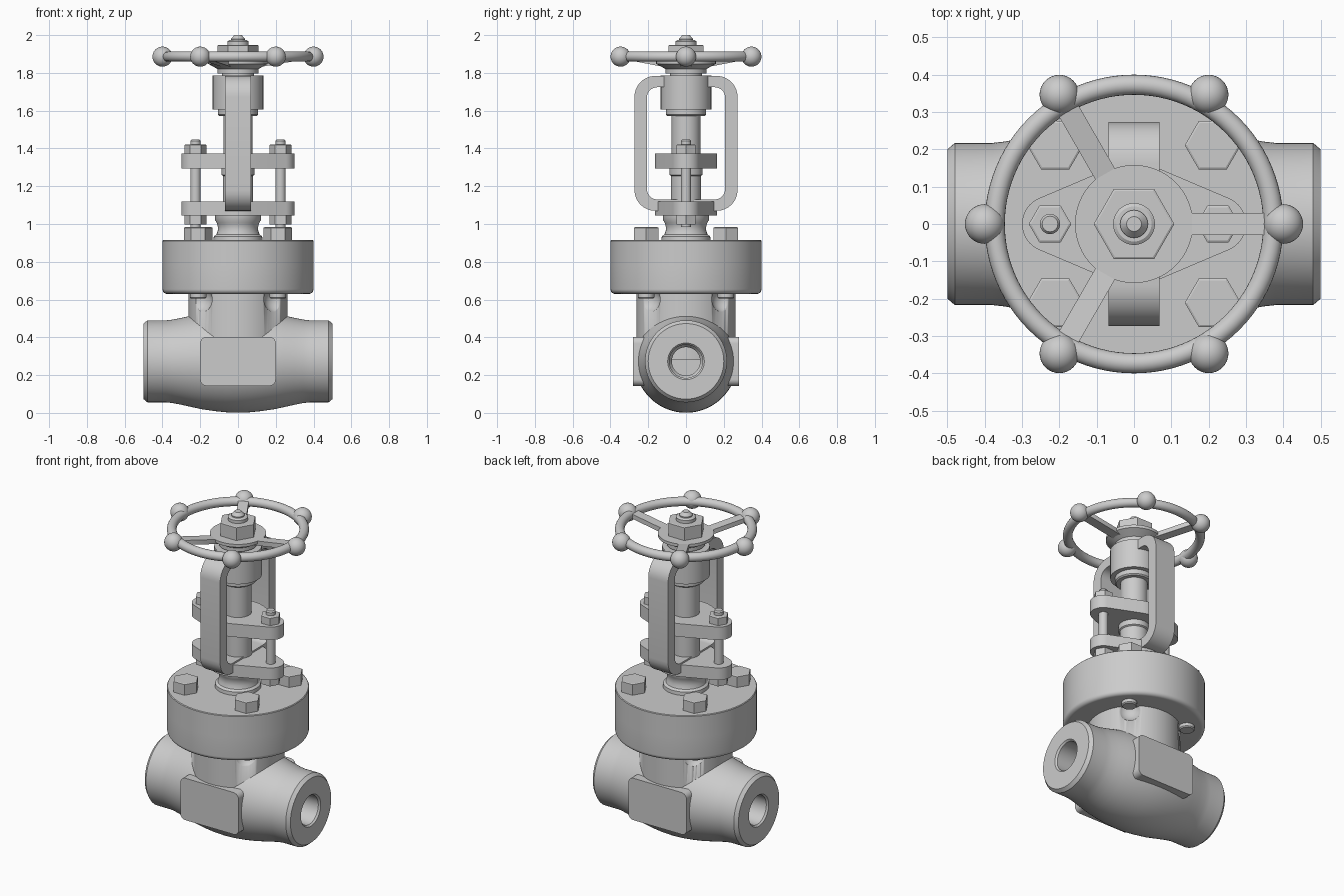
import bpy, bmesh, math
from math import pi, cos, sin
from mathutils import Matrix, Vector

if "Cube" in bpy.data.objects:
    bpy.data.objects.remove(bpy.data.objects["Cube"])


def finish(name, bm, matrix=None, smooth=True):
    if matrix:
        bm.transform(matrix)
    bmesh.ops.recalc_face_normals(bm, faces=bm.faces)
    me = bpy.data.meshes.new(name)
    bm.to_mesh(me)
    bm.free()
    ob = bpy.data.objects.new(name, me)
    bpy.context.collection.objects.link(ob)
    if smooth:
        for o in bpy.context.selected_objects:
            o.select_set(False)
        ob.select_set(True)
        bpy.context.view_layer.objects.active = ob
        bpy.ops.object.shade_smooth_by_angle(angle=math.radians(32))
    return ob


def lathe(name, profile, n=64, matrix=None, smooth=True):
    """Revolve (radius, height) points about z."""
    bm = bmesh.new()
    vs = [bm.verts.new((r, 0, z)) for r, z in profile]
    es = [bm.edges.new(p) for p in zip(vs, vs[1:])]
    bmesh.ops.spin(bm, geom=vs + es, cent=(0, 0, 0), axis=(0, 0, 1),
                   angle=2 * pi, steps=n, use_duplicate=False)
    bmesh.ops.remove_doubles(bm, verts=bm.verts, dist=1e-5)
    return finish(name, bm, matrix, smooth)


def cyl(name, r, z0, z1, x=0, y=0, n=48):
    return lathe(name, [(0, z0), (r, z0), (r, z1), (0, z1)], n,
                 Matrix.Translation((x, y, 0)))


def hexagon(name, r, z0, z1, x=0, y=0):
    c = 0.006
    return lathe(name, [(0, z0), (r, z0), (r, z1 - c / 2), (r - c, z1), (0, z1)], 6,
                 Matrix.Translation((x, y, 0)), False)


def ball(name, r, loc):
    bm = bmesh.new()
    bmesh.ops.create_uvsphere(bm, u_segments=32, v_segments=20, radius=r)
    return finish(name, bm, Matrix.Translation(loc))


def rounded_rect(w, h, r, n=8):
    """Outline with half sizes w, h and corner radius r."""
    pts = []
    for k, (sx, sy) in enumerate([(1, 1), (-1, 1), (-1, -1), (1, -1)]):
        for i in range(n + 1):
            a = (k + i / n) * pi / 2
            pts.append((sx * (w - r) + r * cos(a), sy * (h - r) + r * sin(a)))
    return pts


def prism(name, pts, z0, z1, matrix=None):
    bm = bmesh.new()
    f = bm.faces.new([bm.verts.new((x, y, z0)) for x, y in pts])
    g = bmesh.ops.extrude_face_region(bm, geom=[f], use_keep_orig=True)['geom']
    for v in g:
        if isinstance(v, bmesh.types.BMVert):
            v.co.z = z1
    return finish(name, bm, matrix)


# Pipe body with end sockets, turned about x
half = [(0, 0.22), (0.075, 0.22), (0.075, 0.3), (0.088, 0.32), (0.088, 0.49),
        (0.097, 0.5), (0.2, 0.5), (0.217, 0.48), (0.217, 0.38), (0.221, 0.345),
        (0.23, 0.3), (0.241, 0.25), (0.254, 0.19), (0.264, 0.12), (0.27, 0.06)]
prof = half + [(0.272, 0)] + [(r, -z) for r, z in reversed(half)]
lathe("valve_body", prof, 96,
      Matrix.Translation((0, 0, 0.273)) @ Matrix.Rotation(pi / 2, 4, 'Y'))

# Flat rounded pads on front and back of the body
prism("side_pads", rounded_rect(0.2, 0.13, 0.035), -0.28, 0.28,
      Matrix.Translation((0, 0, 0.273)) @ Matrix.Rotation(pi / 2, 4, 'X'))

# Body neck with scalloped bolt clearances
neck = cyl("body_neck", 0.262, 0.28, 0.64, n=96)
for i, (sx, sy) in enumerate([(1, 1), (-1, 1), (-1, -1), (1, -1)]):
    x, y = 0.211 * sx, 0.211 * sy
    cutter = ball(f"scallop_cutter_{i}", 0.075, (x, y, 0.6))
    cutter.hide_render = True
    cutter.hide_set(True)
    m = neck.modifiers.new("scallop", 'BOOLEAN')
    m.operation, m.object, m.solver = 'DIFFERENCE', cutter, 'EXACT'
    # Flange bolts: head above, shank end below
    hexagon(f"flange_bolt_head_{i}", 0.075, 0.91, 0.983, x, y)
    lathe(f"flange_bolt_end_{i}", [(0, 0.605), (0.038, 0.605), (0.044, 0.611),
          (0.044, 0.65), (0, 0.65)], 32, Matrix.Translation((x, y, 0)))

# Body flange and bonnet flange
arc = [(0.375 + 0.025 * sin(a), 0.655 - 0.025 * cos(a))
       for a in [i * pi / 12 for i in range(7)]]
lathe("body_flange", [(0, 0.63)] + arc + [(0.4, 0.78), (0, 0.78)], 96)
lathe("bonnet_flange", [(0, 0.78), (0.4, 0.78), (0.4, 0.91), (0.396, 0.914), (0, 0.914)], 96)

# Waisted bonnet neck
lathe("bonnet_neck", [(0, 0.91), (0.13, 0.91), (0.128, 0.935), (0.114, 0.945),
      (0.107, 0.965), (0.107, 0.985), (0.112, 1.005), (0.122, 1.022), (0.122, 1.05), (0, 1.05)])

# Lozenge-shaped bonnet and gland plates
R, r, d = 0.163, 0.075, 0.225
t = math.acos((R - r) / d)
loz = []
for cx, rad, a0, a1 in [(d, r, -t, t), (0, R, t, pi - t),
                        (-d, r, pi - t, pi + t), (0, R, pi + t, 2 * pi - t)]:
    loz += [(cx + rad * cos(a0 + (a1 - a0) * i / 16),
             rad * sin(a0 + (a1 - a0) * i / 16)) for i in range(17)]
prism("bonnet_plate", loz, 1.045, 1.12)
prism("gland_plate", loz, 1.293, 1.374)

# Gland rods and nuts
for side, x in (("left", -d), ("right", d)):
    lathe(f"gland_rod_{side}", [(0, 0.985), (0.027, 0.985), (0.027, 1.44),
          (0.021, 1.448), (0, 1.448)], 24, Matrix.Translation((x, 0, 0)))
    hexagon(f"gland_nut_top_{side}", 0.057, 1.37, 1.422, x)
    hexagon(f"gland_nut_bottom_{side}", 0.057, 0.997, 1.05, x)

# Gland bushing, stem sleeve and yoke hub
lathe("gland_bushing", [(0, 1.11), (0.08, 1.11), (0.08, 1.255), (0.088, 1.26),
      (0.088, 1.3), (0, 1.3)])
cyl("stem_sleeve", 0.077, 1.3, 1.6)
lathe("yoke_hub", [(0, 1.572), (0.1, 1.572), (0.107, 1.579), (0.107, 1.607),
      (0.134, 1.607), (0.134, 1.785), (0, 1.785)])

# Yoke: closed rounded frame in the yz plane
bm = bmesh.new()
loops = [[bm.verts.new((x, u, v + 1.427)) for u, v in rounded_rect(w, h, c)]
         for w, h, c, x in [(0.273, 0.357, 0.11, 0.068), (0.207, 0.297, 0.055, 0.068),
                            (0.207, 0.297, 0.055, -0.068), (0.273, 0.357, 0.11, -0.068)]]
n = len(loops[0])
for k in range(4):
    a, b = loops[k], loops[(k + 1) % 4]
    for i in range(n):
        j = (i + 1) % n
        bm.faces.new((a[i], a[j], b[j], b[i]))
finish("yoke", bm)

# Handwheel hub, nut and stem tip
lathe("handwheel_hub", [(0, 1.78), (0.085, 1.78), (0.085, 1.797), (0.108, 1.797),
      (0.108, 1.82), (0.158, 1.848), (0.158, 1.866), (0, 1.866)])
hexagon("handwheel_nut", 0.108, 1.86, 1.948)
lathe("stem_tip", [(0, 1.94), (0.056, 1.94), (0.056, 1.967), (0.047, 1.973),
      (0.037, 1.973), (0.037, 1.98), (0.02, 2.0), (0, 2.0)], 48)

# Handwheel rim
rim = [(0.373 + 0.027 * cos(i * pi / 10), 1.886 + 0.027 * sin(i * pi / 10)) for i in range(21)]
lathe("handwheel_rim", rim, 96)

# Grip balls and three sloping spokes
for i in range(6):
    a = i * pi / 3
    ball(f"grip_ball_{i}", 0.053, (0.4 * cos(a), 0.4 * sin(a), 1.886))
    if i % 2 == 0:
        p, q = Vector((0.12, 0, 1.846)), Vector((0.372, 0, 1.888))
        tilt = math.atan2(q.z - p.z, q.x - p.x)
        prism(f"spoke_{i // 2}", rounded_rect((q - p).length / 2, 0.03, 0.003, 2), -0.014, 0.014,
              Matrix.Rotation(a, 4, 'Z') @ Matrix.Translation((p + q) / 2)
              @ Matrix.Rotation(-tilt, 4, 'Y'))
